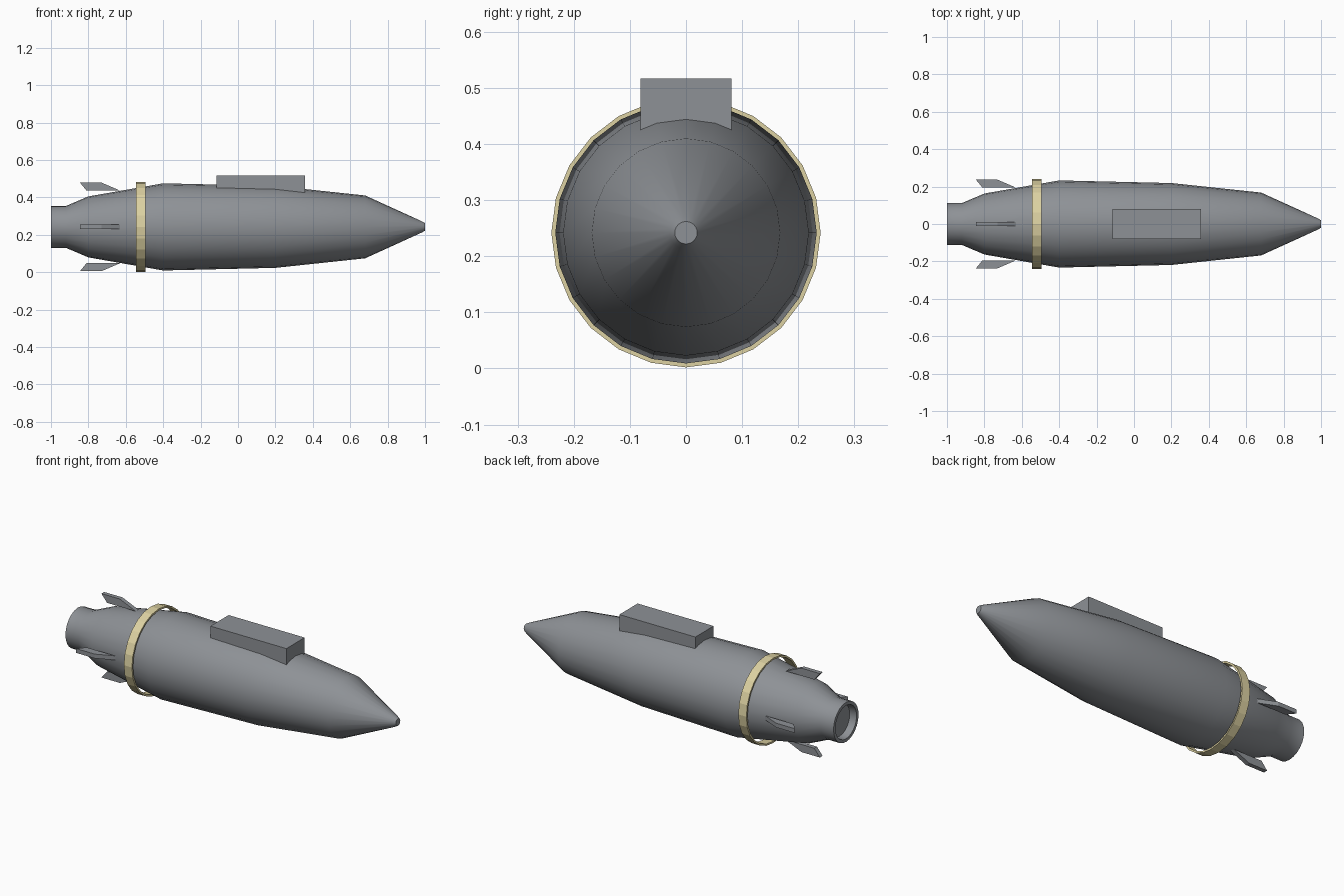
import bpy, bmesh, math
from mathutils import Matrix, Vector

old = bpy.data.objects.get("Cube")
if old:
    bpy.data.objects.remove(old, do_unlink=True)

AXIS_Z = 0.242
SIDES = 24


def material(name, rgb):
    m = bpy.data.materials.new(name)
    m.use_nodes = True
    m.diffuse_color = (*rgb, 1)
    m.node_tree.nodes["Principled BSDF"].inputs["Base Color"].default_value = (*rgb, 1)
    return m


GREY = material("steel grey", (0.27, 0.285, 0.305))
YELLOW = material("pale yellow", (0.72, 0.64, 0.36))


def finish(bm, name, mat, smooth=False):
    bmesh.ops.recalc_face_normals(bm, faces=bm.faces)
    mesh = bpy.data.meshes.new(name)
    bm.to_mesh(mesh)
    bm.free()
    mesh.materials.append(mat)
    obj = bpy.data.objects.new(name, mesh)
    bpy.context.collection.objects.link(obj)
    if smooth:
        bpy.ops.object.select_all(action="DESELECT")
        obj.select_set(True)
        bpy.context.view_layer.objects.active = obj
        bpy.ops.object.shade_smooth_by_angle(angle=math.radians(30))
    return obj


def lathe(name, profile, mat, closed=False, smooth=False):
    """Turn (x, radius) points about the long axis."""
    bm = bmesh.new()
    rings = []
    for x, r in profile:
        angles = [math.tau * i / SIDES for i in range(SIDES)]
        rings.append([bm.verts.new((x, r * math.sin(a), AXIS_Z + r * math.cos(a))) for a in angles])
    pairs = list(zip(rings, rings[1:]))
    if closed:
        pairs.append((rings[-1], rings[0]))
    else:
        bm.faces.new(rings[0])
        bm.faces.new(rings[-1])
    for a, b in pairs:
        for i in range(SIDES):
            j = (i + 1) % SIDES
            bm.faces.new((a[i], a[j], b[j], b[i]))
    return finish(bm, name, mat, smooth)


# Body with collar and recessed tail opening
lathe("body", [(-0.96, 0.09), (-1, 0.094), (-1, 0.112), (-0.92, 0.112), (-0.8, 0.163),
               (-0.4, 0.233), (0.2, 0.219), (0.68, 0.168), (0.985, 0.029), (1, 0.02)],
      GREY, smooth=True)

# Band standing clear of the body
lathe("band", [(-0.545, 0.23), (-0.545, 0.24), (-0.495, 0.24), (-0.495, 0.23)], YELLOW, closed=True)

# Saddle block on top
bm = bmesh.new()
bmesh.ops.create_cube(bm, size=1, matrix=Matrix.Translation((0.122, 0, 0.467)) @ Matrix.Diagonal((0.475, 0.163, 0.1, 1)))
finish(bm, "saddle_block", GREY)

# Four swept tail fins
FIN = [(-0.845, 0.237), (-0.73, 0.237), (-0.63, 0.194), (-0.81, 0.194)]
for k, side in enumerate(("top", "right", "bottom", "left")):
    bm = bmesh.new()
    face = bm.faces.new([bm.verts.new((x, -0.012, r)) for x, r in FIN])
    out = bmesh.ops.extrude_face_region(bm, geom=[face])
    bmesh.ops.translate(bm, vec=(0, 0.024, 0), verts=[v for v in out["geom"] if isinstance(v, bmesh.types.BMVert)])
    turn = Matrix.Translation(Vector((0, 0, AXIS_Z))) @ Matrix.Rotation(k * math.pi / 2, 4, "X")
    bmesh.ops.transform(bm, matrix=turn, verts=bm.verts)
    finish(bm, "fin_" + side, GREY)
